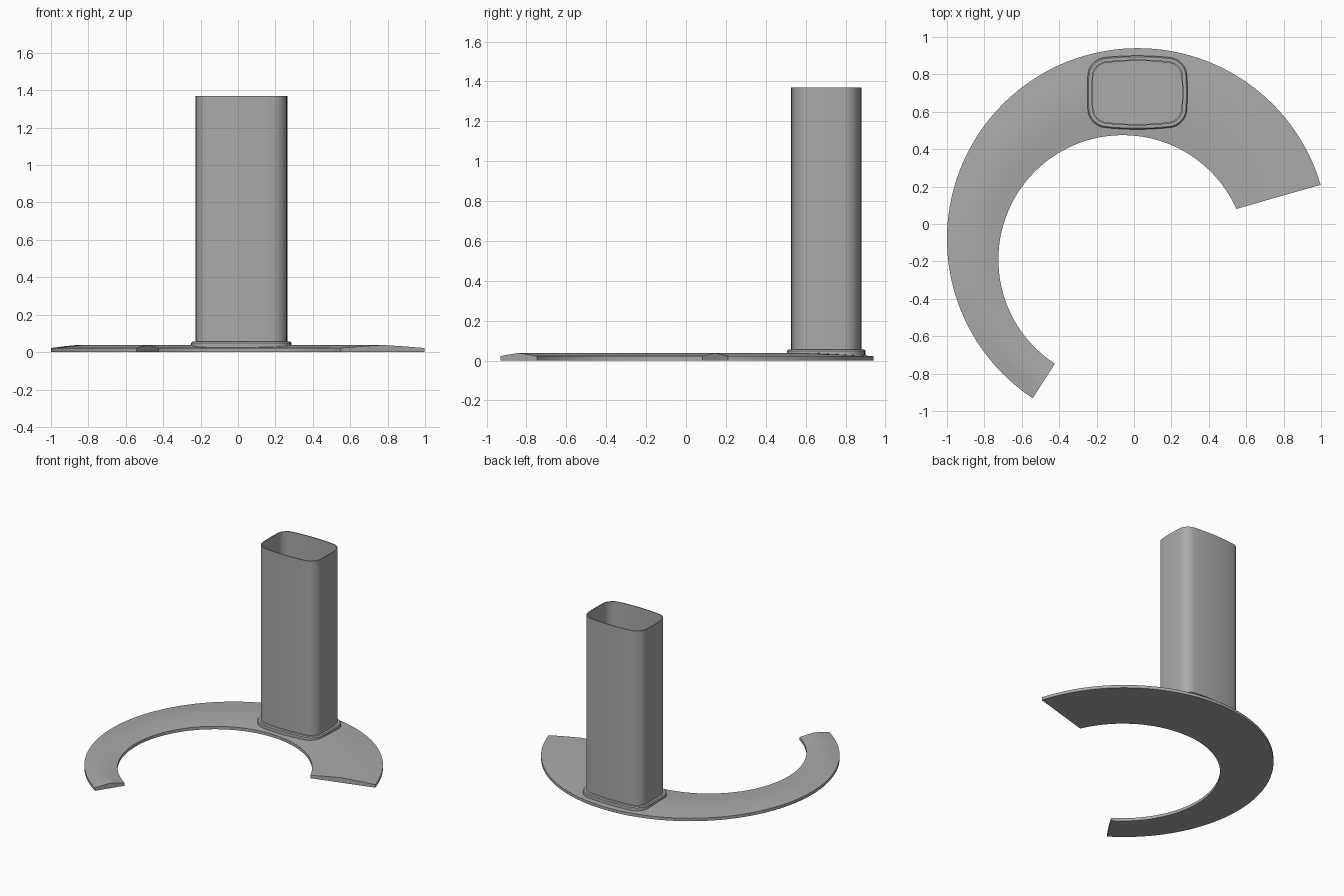
import bpy, bmesh, math
from mathutils import Vector

cube = bpy.data.objects.get("Cube")
if cube:
    bpy.data.objects.remove(cube)

grey = bpy.data.materials.new("mid_grey")
grey.use_nodes = True
colour = (0.4, 0.4, 0.4, 1)
grey.diffuse_color = colour
grey.node_tree.nodes["Principled BSDF"].inputs["Base Color"].default_value = colour


def finish(name, bm, angle):
    bmesh.ops.recalc_face_normals(bm, faces=bm.faces)
    mesh = bpy.data.meshes.new(name)
    bm.to_mesh(mesh)
    bm.free()
    obj = bpy.data.objects.new(name, mesh)
    bpy.context.collection.objects.link(obj)
    mesh.materials.append(grey)
    bpy.ops.object.select_all(action='DESELECT')
    obj.select_set(True)
    bpy.context.view_layer.objects.active = obj
    bpy.ops.object.shade_smooth_by_angle(angle=math.radians(angle))
    return obj


def bridge(bm, a, b):
    n = len(a)
    for i in range(n):
        bm.faces.new((a[i], a[(i + 1) % n], b[(i + 1) % n], b[i]))


def arc_point(centre, radius, start, end, t):
    a = math.radians(start + (end - start) * t)
    return centre + radius * Vector((math.cos(a), math.sin(a)))


# Crescent base: two offset arcs joined by a low ridged cross-section
def build_base(steps=96):
    bm = bmesh.new()
    crown = [(0, 0), (0, 0.022), (0.25, 0.031), (0.5, 0.038),
             (0.75, 0.031), (1, 0.022), (1, 0)]
    sections = []
    for i in range(steps + 1):
        t = i / steps
        outer = arc_point(Vector((0.02, -0.08)), 1.02, 16.5, 236.6, t)
        inner = arc_point(Vector((-0.06, -0.19)), 0.665, 24, 236.9, t)
        sections.append([bm.verts.new((*inner.lerp(outer, s), z)) for s, z in crown])
    for a, b in zip(sections, sections[1:]):
        bridge(bm, a, b)
    bm.faces.new(sections[0])
    bm.faces.new(sections[-1])
    finish("crescent_base", bm, 30)


# Rounded rectangle with gently bowed sides
def outline(hx, hy, radius, bow_x=0.01, bow_y=0.02, seg=8, side=8):
    hx, hy = hx - bow_x, hy - bow_y
    corners = []
    for k, (sx, sy) in enumerate([(1, 1), (-1, 1), (-1, -1), (1, -1)]):
        for i in range(seg + 1):
            a = math.radians(90 * (k + i / seg))
            corners.append(Vector((sx * (hx - radius) + radius * math.cos(a),
                                   sy * (hy - radius) + radius * math.sin(a))))
    points = []
    for i, p in enumerate(corners):
        points.append(p)
        if i % (seg + 1) == seg:
            q = corners[(i + 1) % len(corners)]
            points += [p.lerp(q, j / side) for j in range(1, side)]
    return [(p.x * (1 + bow_x / hx * (1 - (p.y / hy) ** 2)),
             p.y * (1 + bow_y / hy * (1 - (p.x / hx) ** 2))) for p in points]


def build_loft(name, rings, closed_end):
    bm = bmesh.new()
    loops = [[bm.verts.new((x + 0.018, y + 0.703, z)) for x, y in outline(hx, hy, r)]
             for hx, hy, r, z in rings]
    for a, b in zip(loops, loops[1:]):
        bridge(bm, a, b)
    bm.faces.new(loops[0])
    if closed_end:
        bm.faces.new(loops[-1])
    finish(name, bm, 40)


build_base()

# Flange plate under the tube
build_loft("tube_flange", [(0.268, 0.197, 0.08, 0.01), (0.268, 0.197, 0.08, 0.049),
                           (0.262, 0.191, 0.076, 0.056)], True)

# Thin-walled open tube with a floor
build_loft("open_tube", [(0.246, 0.176, 0.062, 0.04), (0.246, 0.176, 0.062, 1.37),
                         (0.239, 0.169, 0.056, 1.37), (0.239, 0.169, 0.056, 0.06)], True)
